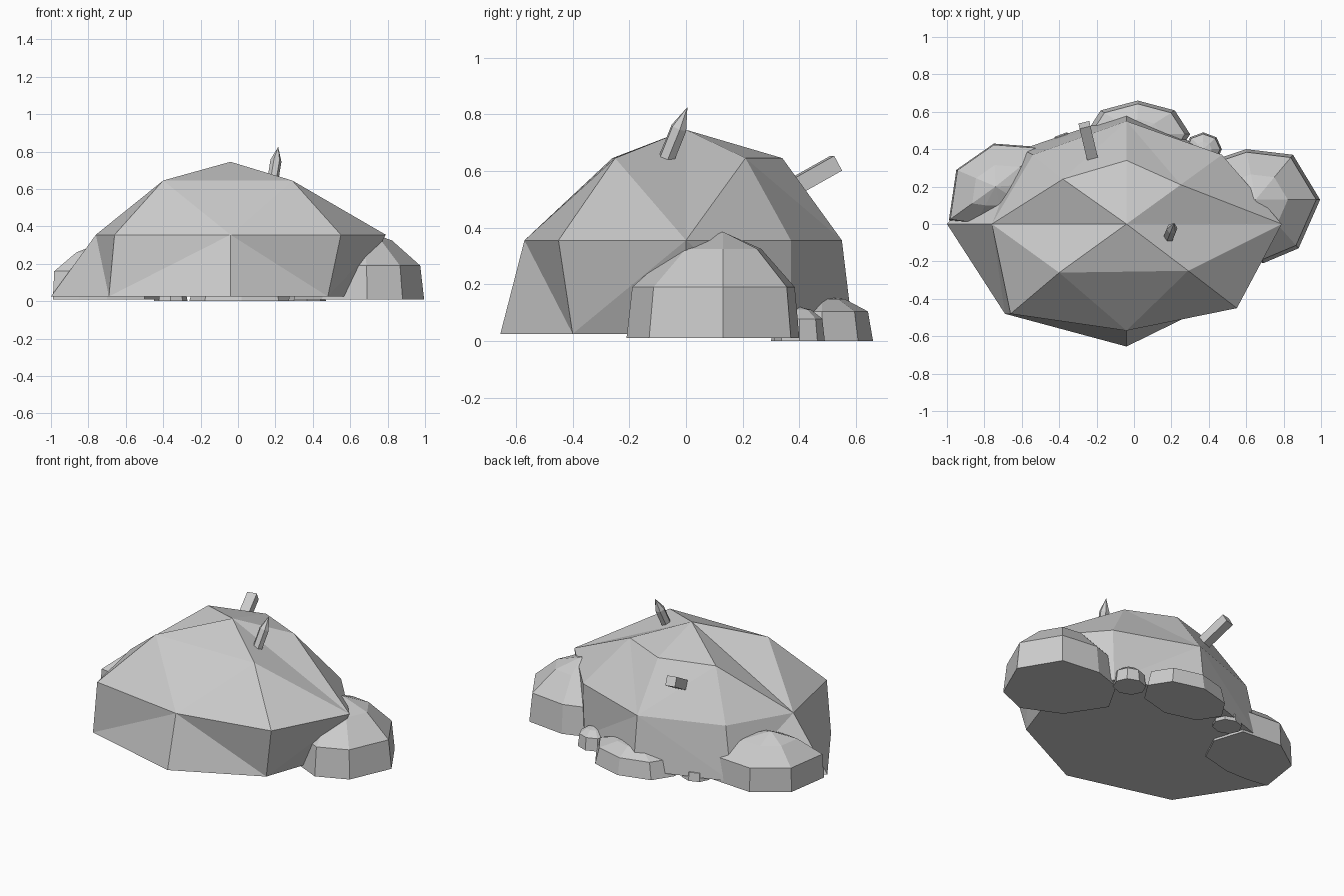
import bpy
import bmesh
from math import cos, sin, tau
from mathutils import Vector

if "Cube" in bpy.data.objects:
    bpy.data.objects.remove(bpy.data.objects["Cube"], do_unlink=True)

# Single stone colour
stone = bpy.data.materials.new("stone grey")
stone.use_nodes = True
grey = (0.6, 0.6, 0.6, 1)
stone.diffuse_color = grey
stone.node_tree.nodes["Principled BSDF"].inputs["Base Color"].default_value = grey


def finish(name, bm):
    """Turn a bmesh into a flat shaded object with the stone material."""
    bmesh.ops.recalc_face_normals(bm, faces=bm.faces)
    mesh = bpy.data.meshes.new(name)
    bm.to_mesh(mesh)
    bm.free()
    mesh.materials.append(stone)
    obj = bpy.data.objects.new(name, mesh)
    bpy.context.collection.objects.link(obj)
    return obj


def faceted_rock(name, rings, apex):
    """Stack eight-sided rings from the ground up and close them at the apex.
    Quads are split in a diamond pattern that alternates from band to band."""
    bm = bmesh.new()
    loops = [[bm.verts.new(p) for p in ring] for ring in rings]
    tip = bm.verts.new(apex)
    bm.faces.new(loops[0])
    for level, (low, high) in enumerate(zip(loops, loops[1:])):
        for i in range(8):
            j = (i + 1) % 8
            if (i + level) % 2 == 0:
                bm.faces.new((low[i], low[j], high[i]))
                bm.faces.new((low[j], high[j], high[i]))
            else:
                bm.faces.new((low[i], low[j], high[j]))
                bm.faces.new((low[i], high[j], high[i]))
    top = loops[-1]
    for i in range(8):
        bm.faces.new((top[i], top[(i + 1) % 8], tip))
    return finish(name, bm)


def at_height(outline, z):
    return [(x, y, z) for x, y in outline]


def shrink(outline, centre, factor, z):
    cx, cy = centre[:2]
    return [(cx + (x - cx) * factor, cy + (y - cy) * factor, z) for x, y in outline]


# Main boulder: rings run counter-clockwise from +x
apex = Vector((-0.04, 0, 0.745))
base = [(0.62, 0), (0.46, 0.37), (-0.04, 0.59), (-0.6, 0.4),
        (-1, 0), (-0.69, -0.48), (-0.04, -0.655), (0.48, -0.4)]
girdle = [(0.79, 0), (0.47, 0.37), (-0.04, 0.55), (-0.54, 0.37),
          (-0.76, 0), (-0.66, -0.48), (-0.04, -0.57), (0.55, -0.45)]
crown = [(0, 0), (0.25, 0.21), (-0.04, 0.34), (-0.38, 0.24),
         (0, 0), (-0.4, -0.26), (-0.04, -0.255), (0.29, -0.25)]
base_ring = at_height(base, 0.025)
girdle_ring = at_height(girdle, 0.355)
crown_ring = at_height(crown, 0.645)
for side in (0, 4):
    # shallow creases running straight from the peak to the flanks
    crown_ring[side] = apex.lerp(Vector(girdle_ring[side]), 0.5)
faceted_rock("main_boulder", [base_ring, girdle_ring, crown_ring], apex)

# Rock leaning on the left (+x) flank
left_outline = [(0.995, 0.13), (0.85, 0.37), (0.6, 0.4), (0.42, 0.34),
                (0.3, 0.13), (0.45, -0.1), (0.69, -0.21), (0.88, -0.13)]
left_peak = (0.65, 0.13, 0.385)
faceted_rock("left_rock", [
    at_height(left_outline, 0.01),
    shrink(left_outline, left_peak, 0.94, 0.19),
    shrink(left_outline, left_peak, 0.5, 0.325)], left_peak)

# Lower rock leaning on the right (-x) flank
right_outline = [(-0.42, 0.22), (-0.48, 0.41), (-0.75, 0.43), (-0.95, 0.29),
                 (-0.99, 0.02), (-0.85, 0), (-0.7, 0), (-0.5, 0.05)]
right_peak = (-0.74, 0.2, 0.31)
faceted_rock("right_rock", [
    at_height(right_outline, 0.01),
    shrink(right_outline, right_peak, 0.97, 0.16),
    shrink(right_outline, right_peak, 0.5, 0.26)], right_peak)


def small_rock(name, x, y, rx, ry, height):
    """Low eight-sided stone."""
    outline = [(x + rx * cos(tau * k / 8), y + ry * sin(tau * k / 8)) for k in range(8)]
    faceted_rock(name, [
        at_height(outline, 0),
        shrink(outline, (x, y), 0.9, height * 0.65),
        shrink(outline, (x, y), 0.45, height * 0.92)], (x, y, height))


small_rock("back_rock", 0.02, 0.48, 0.28, 0.18, 0.16)
small_rock("back_left_pebble", 0.37, 0.4, 0.1, 0.09, 0.12)
small_rock("back_right_pebble", -0.36, 0.41, 0.09, 0.08, 0.08)


def shard(name, start, end, width, sides, pointed):
    """Prism along a line; a pointed one tapers to a tip at its end."""
    start, end = Vector(start), Vector(end)
    axis = end - start
    turn = axis.to_track_quat("Z", "Y")
    bm = bmesh.new()
    body = axis.length * (0.6 if pointed else 1)
    rings = []
    for h in (0, body):
        rings.append([bm.verts.new(start + turn @ Vector((
            width * cos(tau * (k + 0.5) / sides),
            width * sin(tau * (k + 0.5) / sides), h))) for k in range(sides)])
    bm.faces.new(rings[0])
    for i in range(sides):
        j = (i + 1) % sides
        bm.faces.new((rings[0][i], rings[0][j], rings[1][j], rings[1][i]))
    if pointed:
        tip = bm.verts.new(end)
        for i in range(sides):
            bm.faces.new((rings[1][i], rings[1][(i + 1) % sides], tip))
    else:
        bm.faces.new(rings[1])
    return finish(name, bm)


# Shards sticking out of the boulder
shard("pointed_shard", (0.185, -0.07, 0.64), (0.215, 0.005, 0.825), 0.03, 6, True)
shard("square_shard", (-0.22, 0.34, 0.52), (-0.265, 0.53, 0.627), 0.042, 4, False)
